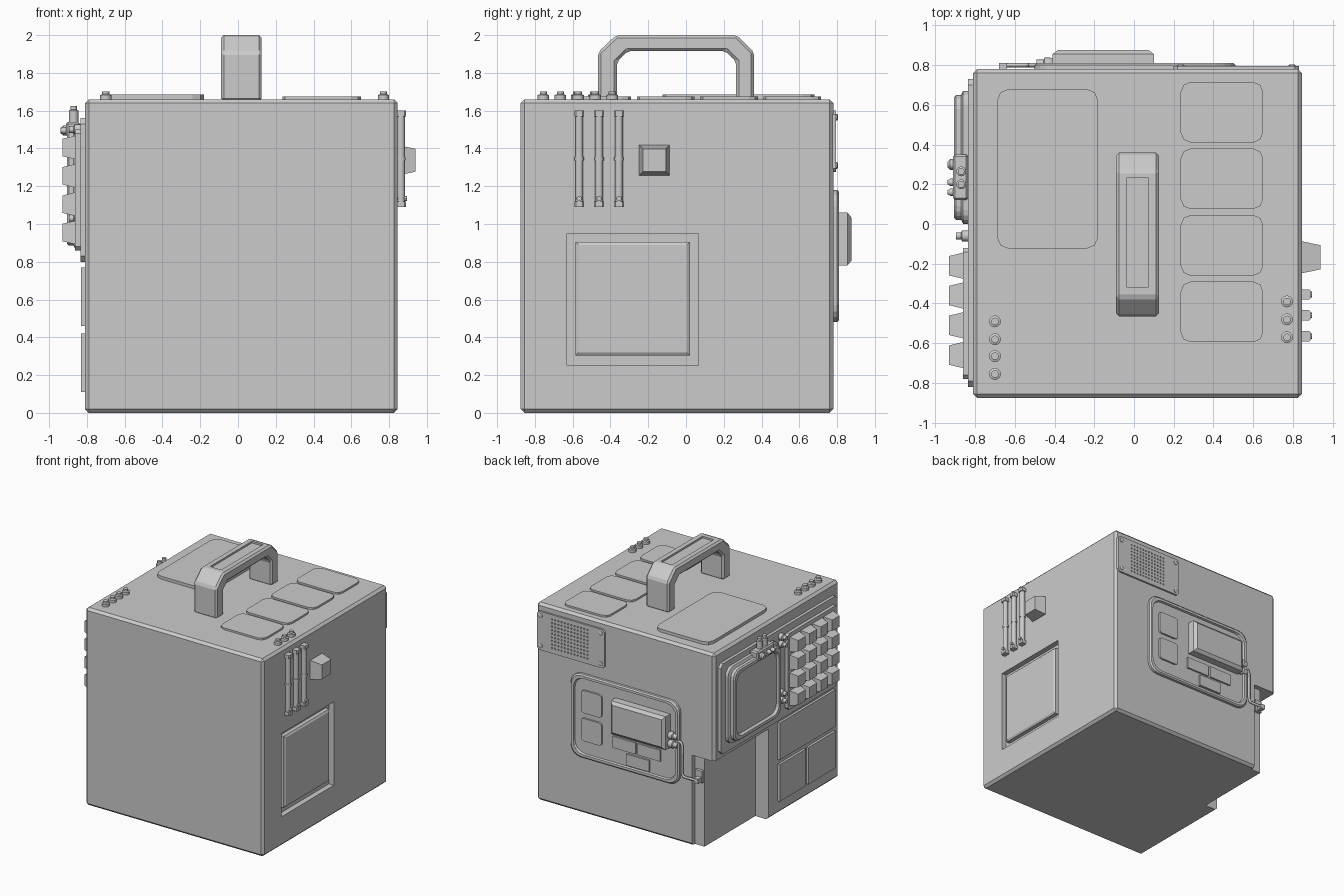
import bpy, bmesh
from math import pi, cos, sin
from mathutils import Vector

if "Cube" in bpy.data.objects:
    bpy.data.objects.remove(bpy.data.objects["Cube"])


def loops(name, axis, layers):
    """Skin a stack of equal-length 2D outlines placed at heights along an axis."""
    place = {'x': lambda u, v, w: (w, u, v), 'y': lambda u, v, w: (u, w, v),
             'z': lambda u, v, w: (u, v, w)}[axis]
    bm = bmesh.new()
    rings = [[bm.verts.new(place(u, v, w)) for u, v in pts] for pts, w in layers]
    n = len(rings[0])
    for a, b in zip(rings, rings[1:]):
        for i in range(n):
            j = (i + 1) % n
            bm.faces.new((a[i], a[j], b[j], b[i]))
    bm.faces.new(rings[0])
    bm.faces.new(rings[-1])
    bmesh.ops.recalc_face_normals(bm, faces=bm.faces)
    me = bpy.data.meshes.new(name)
    bm.to_mesh(me)
    bm.free()
    ob = bpy.data.objects.new(name, me)
    bpy.context.collection.objects.link(ob)
    return ob


def rect(u0, u1, v0, v1, c=0.0, seg=1, d=0.0):
    """Rectangle outline inset by d, with corners cut by c (seg 1 = chamfer)."""
    u0, u1, v0, v1 = u0 + d, u1 - d, v0 + d, v1 - d
    if not c:
        return [(u0, v0), (u1, v0), (u1, v1), (u0, v1)]
    pts = []
    for k, (cu, cv) in enumerate([(u1 - c, v1 - c), (u0 + c, v1 - c),
                                  (u0 + c, v0 + c), (u1 - c, v0 + c)]):
        for s in range(seg + 1):
            a = pi / 2 * (k + s / seg)
            pts.append((cu + c * cos(a), cv + c * sin(a)))
    return pts


def plate(name, axis, r, w0, w1, c=0.0, seg=1, taper=0.0):
    return loops(name, axis, [(rect(*r, c, seg), w0), (rect(*r, c, seg, taper), w1)])


def lathe(name, axis, u, v, profile, n=12):
    """Round part: profile is a list of (radius, height)."""
    circ = lambda r: [(u + r * cos(2 * pi * i / n), v + r * sin(2 * pi * i / n)) for i in range(n)]
    ob = loops(name, axis, [(circ(r), w) for r, w in profile])
    for p in ob.data.polygons:
        p.use_smooth = len(p.vertices) == 4
    ob.data.set_sharp_from_angle(angle=0.6)
    return ob


def bevel(ob, width, seg=1):
    m = ob.modifiers.new("bevel", 'BEVEL')
    m.width, m.segments, m.limit_method = width, seg, 'ANGLE'
    return ob


def apply_all(ob):
    bpy.context.view_layer.objects.active = ob
    for m in list(ob.modifiers):
        bpy.ops.object.modifier_apply(modifier=m.name)


def cut(ob, cutter):
    m = ob.modifiers.new("cut", 'BOOLEAN')
    m.object, m.operation, m.solver = cutter, 'DIFFERENCE', 'EXACT'
    apply_all(ob)
    bpy.data.objects.remove(cutter)


# Body with lower corner notch and side recess
L, R, B, T = -0.81, 0.845, 0.78, 1.66
body = bevel(plate("body", 'z', (L, R, -0.875, B), 0, T), 0.02)
apply_all(body)
cut(body, loops("notch_cutter", 'z', [([(-1, .065), (-.69, .065), (-.69, .74), (-.6, .74),
                                        (-.6, 1), (-1, 1)], w) for w in (-1, .76)]))
cut(body, plate("recess_cutter", 'x', (-.63, .065, .25, .95), R - .045, 1))
loops("side_hatch", 'x', [(rect(-.585, .02, .305, .905, d=d), w) for d, w in
                          ((0, R - .06), (0, R - .012), (.015, R - .002))])

# Carry handle with grip groove on top
outline = [(-.465, 1.65), (-.465, 1.91), (-.37, 2), (.27, 2), (.36, 1.91), (.36, 1.65),
           (.265, 1.65), (.265, 1.86), (.21, 1.915), (-.31, 1.915), (-.365, 1.86), (-.365, 1.65)]
handle = bevel(loops("handle", 'x', [(outline, -.09), (outline, .125)]), 0.015)
apply_all(handle)
cut(handle, plate("groove_cutter", 'z', (-.035, .07, -.32, .235), 1.985, 2.1))

# Top panels and buttons
plate("top_large_panel", 'z', (-.69, -.18, -.125, .68), T - .01, T + .025, .06, 2)
for i in range(4):
    y = -.595 + i * .335
    plate("top_small_panel", 'z', (.235, .65, y, y + .305), T - .01, T + .015, .05, 2)
for x, ys in ((-.7, (-.49, -.58, -.665, -.755)), (.77, (-.39, -.48, -.57))):
    for y in ys:
        lathe("top_button", 'z', x, y, [(.03, T - .01), (.03, T + .022), (.019, T + .027), (.019, T + .042)])

# Right side: three capped tubes and a tapered knob
for y in (-.565, -.46, -.355):
    lathe("side_tube", 'z', R + .018, y, [(.021, 1.1), (.021, 1.59)])
    lathe("tube_joint", 'z', R + .018, y, [(.025, 1.335), (.025, 1.355)])
    for z in (1.09, 1.57):
        plate("tube_cap", 'z', (R - .01, R + .045, y - .026, y + .026), z, z + .03, .008)
    lathe("tube_rivet", 'x', y, 1.135, [(.014, R), (.014, R + .05)], 8)
plate("side_knob", 'x', (-.25, -.085, 1.255, 1.42), R - .01, .94, taper=.022)

# Left side: backing panel, screen, lower panels
W = -.835
plate("left_panel", 'x', (-.82, .73, .80, 1.56), L + .01, W, .03)
sr = (.0, .67, .865, 1.51)
loops("screen", 'x', [(rect(*sr, .07, 4, d), w) for d, w in
      ((0, W + .01), (0, -.86), (.02, -.87), (.02, -.895), (.03, -.905), (.055, -.905), (.065, -.885))])
for r in ((-.80, -.06, .46, .77), (-.41, -.06, .11, .42), (-.80, -.44, .11, .42)):
    plate("left_lower_panel", 'x', r, L + .01, -.83)

# Keypad
plate("keypad_base", 'x', (-.78, -.12, .86, 1.5), W + .01, -.862, .02)
for i in range(4):
    for j in range(4):
        y, z = -.21 - i * .15, 1.405 - j * .15
        plate("key", 'x', (y - .067, y + .067, z - .064, z + .064), -.855, -.93, taper=.018)

# Valve block above the screen and small sockets beside it
bevel(plate("valve_block", 'x', (.12, .35, 1.46, 1.54), W, -.91), .01)
for y in (.2, .265):
    lathe("valve_post", 'z', -.87, y, [(.025, 1.53), (.025, 1.6), (.017, 1.605), (.017, 1.625)])
for y, r in ((.3, .027), (.21, .018), (.16, .018)):
    lathe("valve_knob", 'x', y, 1.495, [(r, -.9), (r, -.925), (r * .5, -.94)])
for z in (1.0, 1.47):
    for dz in (-.03, .03):
        lathe("screen_socket", 'x', -.06, z + dz, [(.028, W + .01), (.028, -.865), (.018, -.87), (.018, -.895)])

# Back: rimmed control tray and its modules
tr = (-.5, .51, .48, 1.18)
loops("back_tray", 'y', [(rect(*tr, .09, 4, d), w) for d, w in
      ((0, B - .01), (0, .8), (.01, .81), (.03, .81), (.035, .793))])
for z in (.72, .955):
    plate("back_square_button", 'y', (.22, .41, z - .095, z + .095), .785, .808, .025, 2)
loops("back_module", 'y', [(rect(-.41, .1, .78, 1.06, d=d), w) for d, w in
      ((0, .785), (0, .855), (.025, .875))])
for x, z in ((.01, .69), (-.22, .69), (-.115, .575)):
    plate("back_small_button", 'y', (x - .105, x + .105, z - .048, z + .048), .785, .808)

# Cable fittings, cable and its socket
for z in (.82, .89):
    lathe("cable_fitting", 'x', .805, z, [(.026, -.41), (.032, -.42), (.032, -.45), (.022, -.455), (.022, -.49)])
cu = bpy.data.curves.new("cable", 'CURVE')
cu.dimensions, cu.bevel_depth, cu.bevel_resolution = '3D', .011, 1
sp = cu.splines.new('POLY')
path = [(-.48, .8, .86), (-.515, .8, .85), (-.525, .8, .82), (-.525, .8, .59),
        (-.54, .8, .57), (-.67, .8, .57)]
sp.points.add(len(path) - 1)
for p, co in zip(sp.points, path):
    p.co = (*co, 1)
bpy.context.collection.objects.link(bpy.data.objects.new("cable", cu))
plate("cable_socket", 'y', (-.685, -.62, .54, .64), .73, .765)
plate("cable_plug", 'y', (-.68, -.64, .55, .59), .76, .81)

# Back speaker plate: perforated, with corner screws
speaker = plate("speaker_plate", 'y', (.2, .83, 1.275, 1.6), B - .01, .795, .02)
holes = bmesh.new()
for i in range(12):
    for j in range(9):
        cx, cz = .36 + i * .03, 1.32 + j * .03
        ring = [[holes.verts.new((cx + .007 * cos(k * pi / 3), y, cz + .007 * sin(k * pi / 3)))
                 for k in range(6)] for y in (.786, .82)]
        for k in range(6):
            m = (k + 1) % 6
            holes.faces.new((ring[0][k], ring[0][m], ring[1][m], ring[1][k]))
        holes.faces.new(ring[0])
        holes.faces.new(ring[1])
bmesh.ops.recalc_face_normals(holes, faces=holes.faces)
me = bpy.data.meshes.new("speaker_holes")
holes.to_mesh(me)
holes.free()
hole_ob = bpy.data.objects.new("speaker_holes", me)
bpy.context.collection.objects.link(hole_ob)
cut(speaker, hole_ob)
for x in (.235, .795):
    for z in (1.31, 1.565):
        lathe("speaker_screw", 'y', x, z, [(.018, .785), (.018, .8), (.012, .804)])
